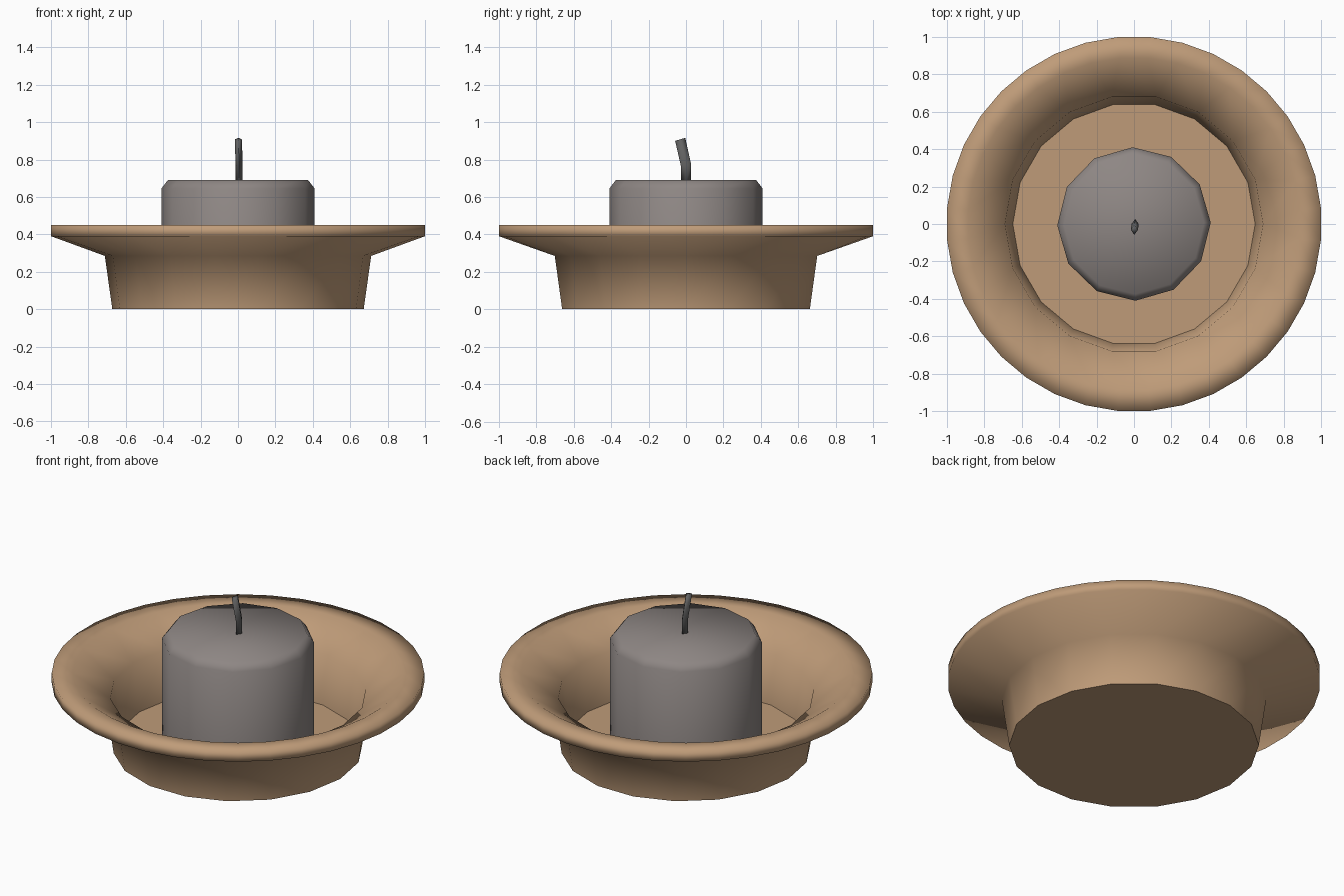
import bpy, bmesh
from math import cos, sin, pi, radians

if "Cube" in bpy.data.objects:
    bpy.data.objects.remove(bpy.data.objects["Cube"])


def material(name, rgb):
    m = bpy.data.materials.new(name)
    m.diffuse_color = (*rgb, 1)
    m.use_nodes = True
    m.node_tree.nodes["Principled BSDF"].inputs["Base Color"].default_value = m.diffuse_color
    return m


def ring(bm, r, z, n, start=0.0):
    return [bm.verts.new((r * cos(start + 2 * pi * i / n),
                          r * sin(start + 2 * pi * i / n), z)) for i in range(n)]


def bridge(bm, a, b):
    """Join rings of equal count, or a ring to one with twice as many verts."""
    n = len(a)
    for i in range(n):
        j = (i + 1) % n
        if len(b) == n:
            bm.faces.new((a[i], a[j], b[j], b[i]))
        else:
            bm.faces.new((a[i], a[j], b[2 * i + 1], b[2 * i]))
            bm.faces.new((a[j], b[(2 * i + 2) % len(b)], b[2 * i + 1]))


def finish(bm, name, mat, sharp_deg):
    bmesh.ops.recalc_face_normals(bm, faces=bm.faces)
    for f in bm.faces:
        f.smooth = True
    for e in bm.edges:
        e.smooth = e.calc_face_angle(0) < radians(sharp_deg)
    me = bpy.data.meshes.new(name)
    bm.to_mesh(me)
    bm.free()
    ob = bpy.data.objects.new(name, me)
    bpy.context.collection.objects.link(ob)
    me.materials.append(mat)
    return ob


# Dish: 18-sided cup flaring into a 36-sided rim
bm = bmesh.new()
half = radians(5)
base = ring(bm, 0.672, 0.0, 18)
knee = ring(bm, 0.712, 0.285, 18)
lip_low = ring(bm, 1.003, 0.39, 36, half)
lip_top = ring(bm, 1.003, 0.45, 36, half)
lip_in = ring(bm, 0.89, 0.45, 36, half)
knee_in = ring(bm, 0.69, 0.325, 18)
floor = ring(bm, 0.648, 0.045, 18)
bm.faces.new(base)
bridge(bm, base, knee)
bridge(bm, knee, lip_low)
bridge(bm, lip_low, lip_top)
bridge(bm, lip_top, lip_in)
bridge(bm, knee_in, lip_in)
bridge(bm, knee_in, floor)
bm.faces.new(floor)
# keep the flared surfaces soft, crease only the base and floor borders
dish = finish(bm, "dish", material("clay", (0.52, 0.33, 0.19)), 180)
for e in dish.data.edges:
    zs = [dish.data.vertices[v].co.z for v in e.vertices]
    if max(zs) < 0.1:
        e.use_edge_sharp = True

# Candle: 12-sided block with a chamfered top
bm = bmesh.new()
a0 = radians(1)
low = ring(bm, 0.41, 0.045, 12, a0)
side = ring(bm, 0.41, 0.645, 12, a0)
top = ring(bm, 0.375, 0.69, 12, a0)
bm.faces.new(low)
bridge(bm, low, side)
bridge(bm, side, top)
bm.faces.new(top)
finish(bm, "candle", material("wax", (0.27, 0.24, 0.23)), 75)

# Wick: bent four-sided stem; each row is centre x, centre y, z, tilt of the end
bm = bmesh.new()
rings = []
for cx, cy, z, tilt in ((0.006, 0.0, 0.68, 0), (0.006, 0.0, 0.77, 0.006),
                        (0.002, -0.031, 0.908, 0.008)):
    r = ring(bm, 1, 0, 4)
    for v in r:
        v.co = (cx + v.co.x * 0.019, cy + v.co.y * 0.027, z + v.co.y * tilt)
    rings.append(r)
bm.faces.new(rings[0])
bridge(bm, rings[0], rings[1])
bridge(bm, rings[1], rings[2])
bm.faces.new(rings[2])
finish(bm, "wick", material("char", (0.12, 0.12, 0.12)), 95)
